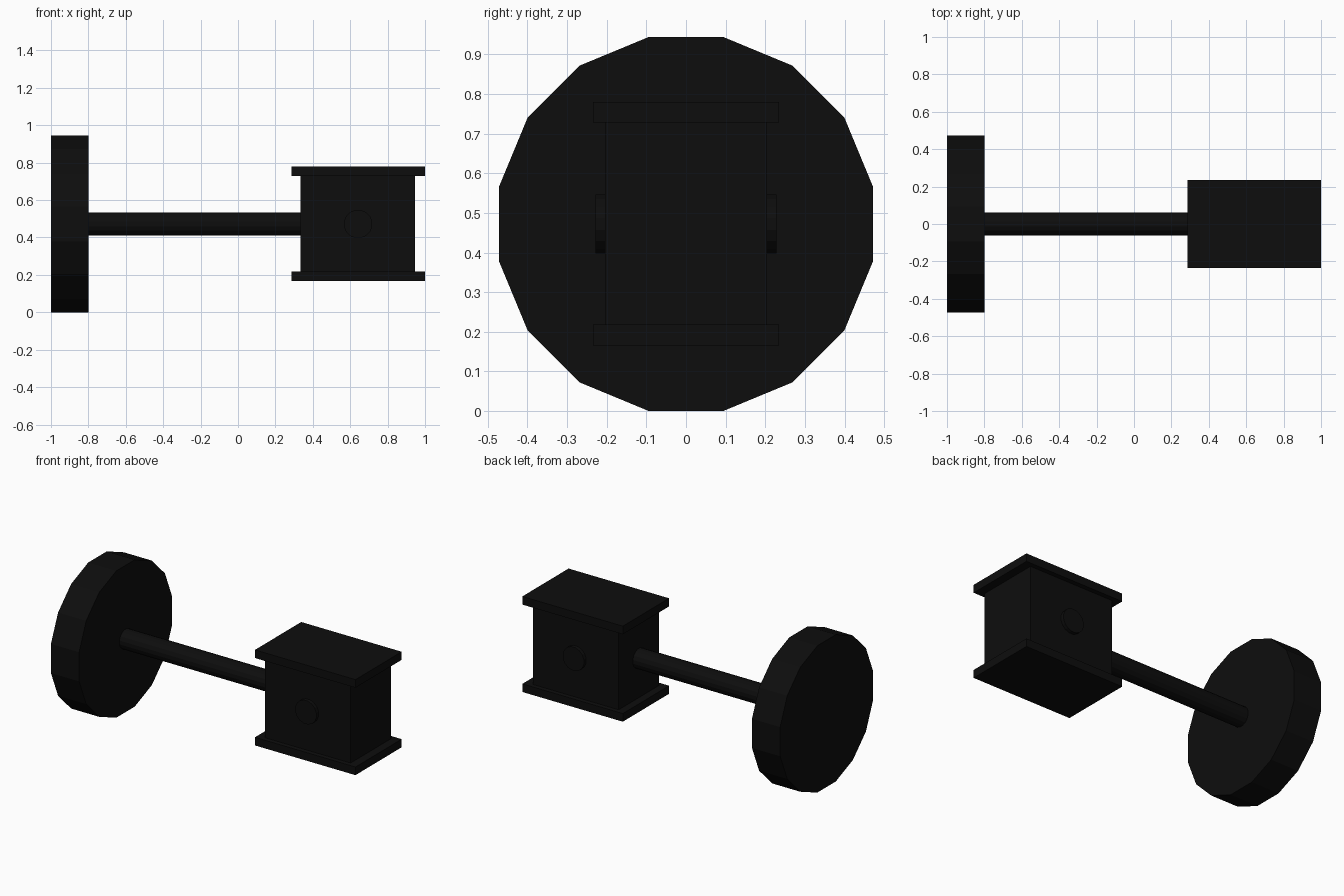
import bpy
import math
from mathutils import Matrix

cube = bpy.data.objects.get("Cube")
if cube:
    bpy.data.objects.remove(cube, do_unlink=True)

MID = 0.472          # height of the shared axis
SIDES = 16

black = bpy.data.materials.new("black")
black.use_nodes = True
black.diffuse_color = (0.004, 0.004, 0.004, 1)
black.node_tree.nodes["Principled BSDF"].inputs["Base Color"].default_value = black.diffuse_color


def box(name, x0, x1, half_y, z0, z1):
    bpy.ops.mesh.primitive_cube_add(size=1, location=((x0 + x1) / 2, 0, (z0 + z1) / 2))
    ob = bpy.context.object
    ob.name = name
    ob.data.transform(Matrix.Diagonal((x1 - x0, 2 * half_y, z1 - z0, 1)))
    ob.data.materials.append(black)
    return ob


def cylinder(name, apothem, length, location, axis):
    """Flat-sided cylinder with flats facing the main axes."""
    bpy.ops.mesh.primitive_cylinder_add(
        vertices=SIDES, radius=apothem / math.cos(math.pi / SIDES),
        depth=length, location=location)
    ob = bpy.context.object
    ob.name = name
    ob.data.transform(Matrix.Rotation(math.pi / SIDES, 4, "Z"))
    ob.data.transform(Matrix.Rotation(math.pi / 2, 4, axis))
    ob.data.materials.append(black)
    return ob


# Wide disc and the rod joining it to the block
cylinder("end_disc", MID, 0.2, (-0.9, 0, MID), "Y")
cylinder("rod", 0.062, 1.16, (-0.23, 0, MID), "Y")

# Block with an overhanging plate above and below
box("block_body", 0.335, 0.945, 0.205, 0.2, 0.745)
box("bottom_plate", 0.285, 1.0, 0.235, 0.166, 0.218)
box("top_plate", 0.285, 1.0, 0.235, 0.728, 0.78)

# Round boss on the front and back of the block
for name, side in (("front_boss", -1), ("back_boss", 1)):
    cylinder(name, 0.075, 0.04, (0.642, side * 0.208, MID), "X")
